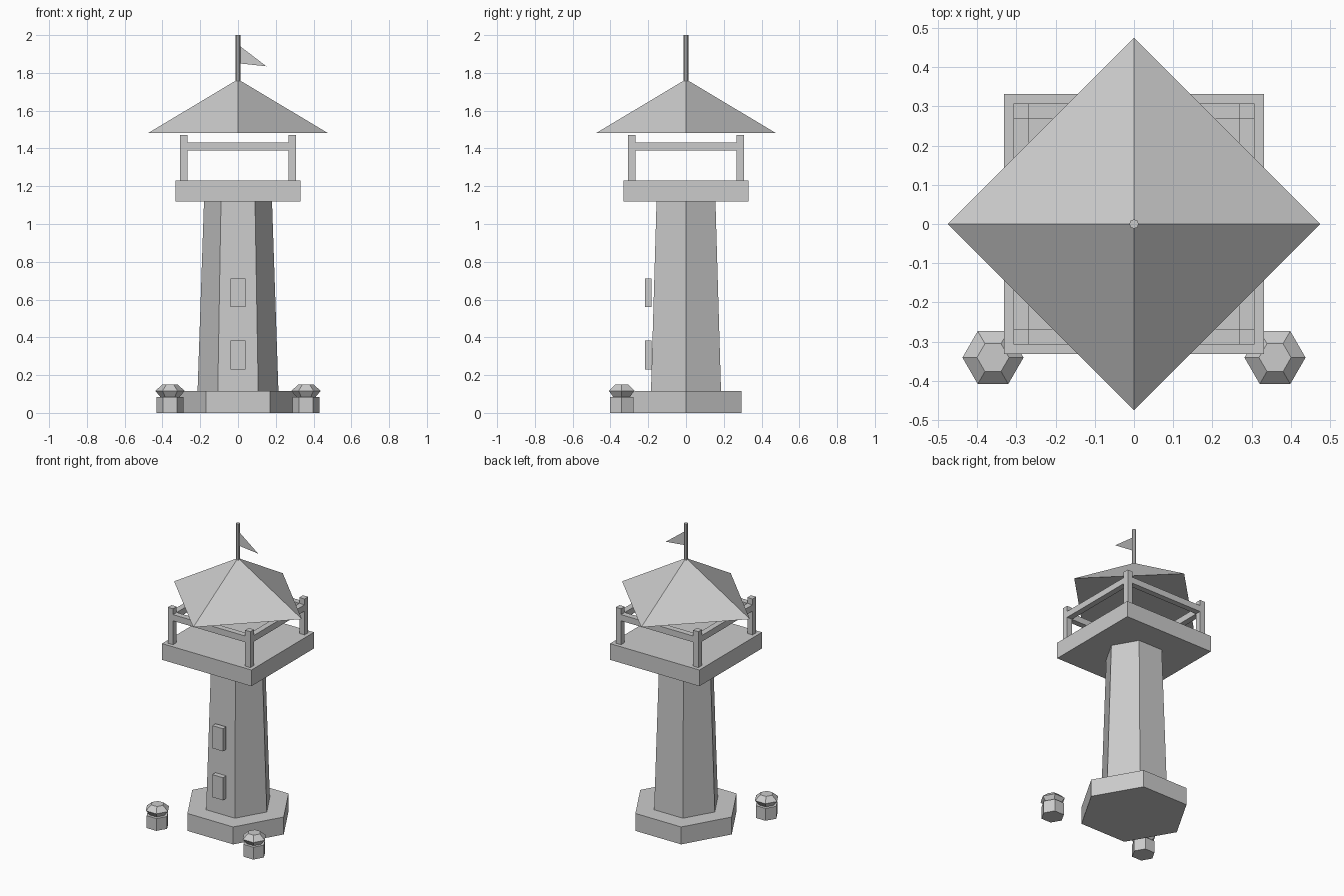
import bpy, bmesh, math

if "Cube" in bpy.data.objects:
    bpy.data.objects.remove(bpy.data.objects["Cube"])

stone = bpy.data.materials.new("plain_grey")
stone.diffuse_color = (0.6, 0.6, 0.6, 1)
stone.use_nodes = True
stone.node_tree.nodes["Principled BSDF"].inputs["Base Color"].default_value = stone.diffuse_color


def finish(name, bm):
    bmesh.ops.remove_doubles(bm, verts=bm.verts, dist=1e-5)
    mesh = bpy.data.meshes.new(name)
    bm.to_mesh(mesh)
    bm.free()
    mesh.materials.append(stone)
    ob = bpy.data.objects.new(name, mesh)
    bpy.context.collection.objects.link(ob)
    return ob


def turned(name, sides, profile, x=0, y=0):
    """Flat-sided turned solid from (radius, z) pairs, first corner on +x."""
    bm = bmesh.new()
    rings = []
    for r, z in profile:
        rings.append([bm.verts.new((x + r * math.cos(math.tau * i / sides),
                                    y + r * math.sin(math.tau * i / sides), z))
                      for i in range(sides)])
    for a, b in zip(rings, rings[1:]):
        for i in range(sides):
            j = (i + 1) % sides
            bm.faces.new((a[i], a[j], b[j], b[i]))
    bm.faces.new(rings[0][::-1])
    if profile[-1][0] > 0:
        bm.faces.new(rings[-1])
    return finish(name, bm)


def box(name, x0, x1, y0, y1, z0, z1):
    bm = bmesh.new()
    bmesh.ops.create_cube(bm, size=1)
    for v in bm.verts:
        v.co = (x1 if v.co.x > 0 else x0,
                y1 if v.co.y > 0 else y0,
                z1 if v.co.z > 0 else z0)
    return finish(name, bm)


# Hexagonal plinth and tapering tower
turned("plinth", 6, [(0.34, 0), (0.34, 0.117)])
turned("tower", 6, [(0.214, 0.117), (0.18, 1.12)])

# Windows on the front face
for label, z in (("lower", 0.231), ("upper", 0.56)):
    box(label + "_window", -0.04, 0.04, -0.216, -0.182, z, z + 0.152)

# Lookout platform
box("platform", -0.332, 0.332, -0.332, 0.332, 1.12, 1.229)

# Corner posts and railing
OUT, IN = 0.307, 0.268
for sx in (-1, 1):
    for sy in (-1, 1):
        xs, ys = sorted((sx * IN, sx * OUT)), sorted((sy * IN, sy * OUT))
        box("corner_post", *xs, *ys, 1.229, 1.47)
for s in (-1, 1):
    edge = sorted((s * IN, s * OUT))
    box("cross_rail", -IN, IN, *edge, 1.389, 1.431)
    box("side_rail", *edge, -IN, IN, 1.389, 1.431)

# Pyramid roof with corners on the axes
turned("roof", 4, [(0.475, 1.482), (0, 1.766)])

# Flagpole and pennant
turned("flagpole", 8, [(0.012, 1.755), (0.012, 2.0)])
bm = bmesh.new()
bm.faces.new([bm.verts.new(p) for p in
              ((0.01, 0, 1.85), (0.15, 0, 1.835), (0.01, 0, 1.942))])
finish("pennant", bm)

# Bollards with faceted caps in front
for label, sx in (("left", -1), ("right", 1)):
    turned(label + "_bollard", 6, [(0.072, 0), (0.072, 0.083)], sx * 0.36, -0.341)
    turned(label + "_bollard_cap", 6,
           [(0.05, 0.083), (0.078, 0.117), (0.041, 0.149)], sx * 0.36, -0.341)
